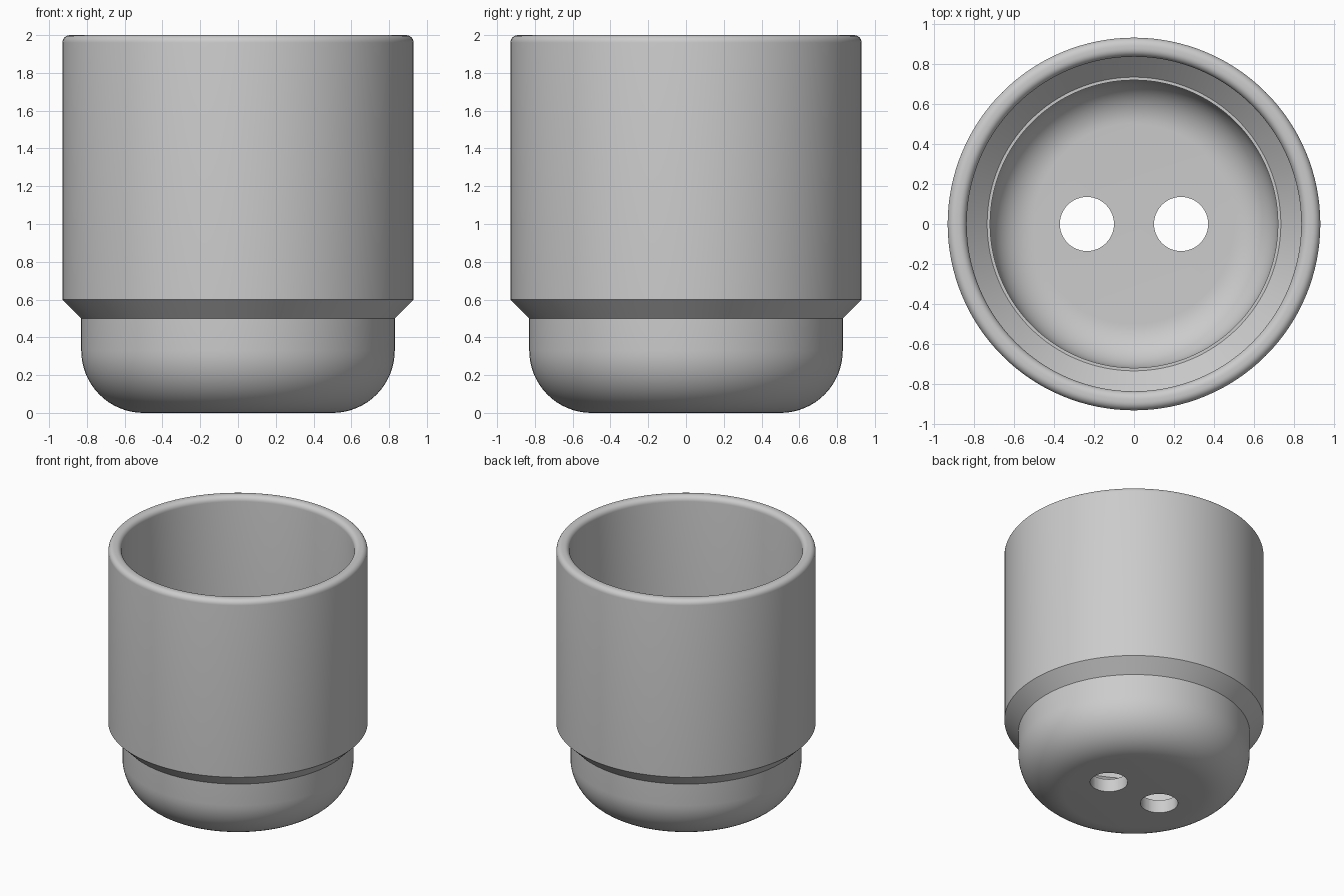
import bpy, bmesh
from math import sin, cos, pi, radians
from mathutils import Vector

cube = bpy.data.objects.get("Cube")
if cube:
    bpy.data.objects.remove(cube, do_unlink=True)

SEGMENTS = 128
HOLE_X, HOLE_R = 0.235, 0.135

grey = bpy.data.materials.new("light_grey")
grey.use_nodes = True
colour = (0.6, 0.6, 0.6, 1)
grey.diffuse_color = colour
grey.node_tree.nodes["Principled BSDF"].inputs["Base Color"].default_value = colour


def arc(r, z, radius, start, end, steps):
    """Points of a fillet centred on (r, z), angles in degrees."""
    angles = [radians(start + (end - start) * i / steps) for i in range(steps + 1)]
    return [(r + radius * cos(a), z + radius * sin(a)) for a in angles]


def make_object(name, bm):
    mesh = bpy.data.meshes.new(name)
    bm.to_mesh(mesh)
    bm.free()
    mesh.materials.append(grey)
    obj = bpy.data.objects.new(name, mesh)
    bpy.context.collection.objects.link(obj)
    return obj


# Closed wall section, from the underside round the rim to the inner floor
profile = [(0, 0)]
profile += arc(0.5, 0.33, 0.33, -90, 0, 16)          # rounded outer base
profile += [(0.83, 0.5), (0.93, 0.6)]                # outer shoulder
profile += arc(0.89, 1.96, 0.04, 0, 90, 6)           # rim, outside
profile += arc(0.875, 1.96, 0.04, 90, 180, 6)        # rim, inside
profile += [(0.835, 0.6), (0.733, 0.5), (0.718, 0.5)]  # inner shoulder and ledge
profile += arc(0.5, 0.32, 0.218, 0, -90, 14)         # rounded inner base
profile += [(0, 0.102)]

# Cup body
bm = bmesh.new()
verts = [bm.verts.new((r, 0, z)) for r, z in profile]
edges = [bm.edges.new(pair) for pair in zip(verts, verts[1:])]
bmesh.ops.spin(bm, geom=verts + edges, cent=(0, 0, 0), axis=(0, 0, 1),
               angle=2 * pi, steps=SEGMENTS, use_merge=False)
bmesh.ops.remove_doubles(bm, verts=bm.verts, dist=0.0001)
bmesh.ops.recalc_face_normals(bm, faces=bm.faces)
cup = make_object("cup_body", bm)

# Two drain holes through the floor
bm = bmesh.new()
for side in (-1, 1):
    made = bmesh.ops.create_cone(bm, cap_ends=True, segments=48, radius1=HOLE_R,
                                 radius2=HOLE_R, depth=0.4)
    bmesh.ops.translate(bm, verts=made["verts"], vec=Vector((side * HOLE_X, 0, 0.05)))
cutter = make_object("drain_hole_cutter", bm)
cutter.hide_render = True

cut = cup.modifiers.new("drain_holes", "BOOLEAN")
cut.operation = "DIFFERENCE"
cut.solver = "EXACT"
cut.object = cutter

bpy.ops.object.select_all(action="DESELECT")
cup.select_set(True)
bpy.context.view_layer.objects.active = cup
bpy.ops.object.modifier_apply(modifier=cut.name)
bpy.data.objects.remove(cutter, do_unlink=True)
bpy.ops.object.shade_smooth_by_angle(angle=radians(30))
